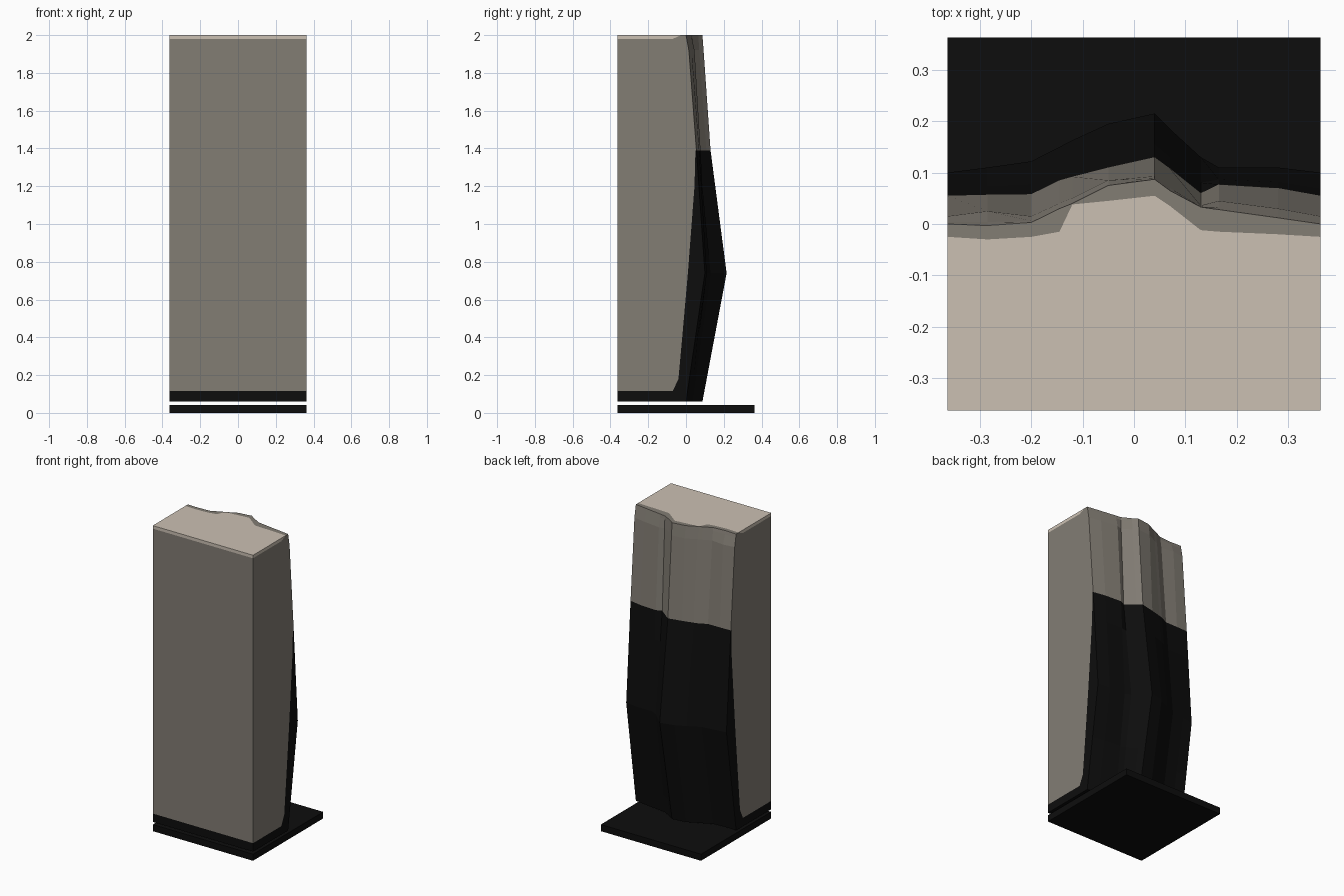
import bpy, bmesh

if "Cube" in bpy.data.objects:
    bpy.data.objects.remove(bpy.data.objects["Cube"])

H = 0.363  # half width


def material(name, rgb):
    m = bpy.data.materials.new(name)
    m.diffuse_color = (*rgb, 1)
    m.use_nodes = True
    m.node_tree.nodes["Principled BSDF"].inputs["Base Color"].default_value = m.diffuse_color
    return m


stone = material("taupe stone", (0.225, 0.205, 0.175))
light = material("pale stone", (0.60, 0.53, 0.45))
black = material("black", (0.004, 0.004, 0.004))
STONE, LIGHT, BLACK = 0, 1, 2


def finish(name, bm, mats):
    bmesh.ops.recalc_face_normals(bm, faces=bm.faces)
    me = bpy.data.meshes.new(name)
    bm.to_mesh(me)
    bm.free()
    for m in mats:
        me.materials.append(m)
    ob = bpy.data.objects.new(name, me)
    bpy.context.collection.objects.link(ob)
    return ob


# Base plate
bm = bmesh.new()
bmesh.ops.create_cube(bm, size=1)
for v in bm.verts:
    v.co = (v.co.x * 2 * H, v.co.y * 2 * H, (v.co.z + 0.5) * 0.043)
finish("base_plate", bm, [black])

# Rough back of the block: depth at each column for a few heights
xs = [-H, -.285, -.2, -.145, -.12, -.05, .04, .07, .13, .165, .28, H]
rim = [0, -.003, .003, .03, .04, .075, .087, .065, .033, .028, .012, 0]
back = {
    0.06: rim,
    0.74: [.10, .11, .122, .15, .163, .195, .215, .185, .13, .11, .11, .10],
    1.39: [.055, .057, .058, .085, .092, .11, .13, .108, .06, .077, .07, .055],
    1.92: [.015, .025, .015, .04, .05, .085, .093, .07, .036, .045, .03, .015],
    2.0: rim,
}
# Pale area edge on the top face
inner = [-.025, -.03, -.025, -.015, .038, .045, .055, .035, -.012, -.015, -.02, -.025]
# Height and depth of the colour boundary on both sides
rows = [(.06, -.07), (.115, -.07), (.18, -.04), (.4, -.02), (.74, .01),
        (1.2, .045), (1.39, .05), (1.92, -.07), (1.98, -.07), (2.0, -.025)]


def back_depths(z):
    keys = sorted(back)
    for a, b in zip(keys, keys[1:]):
        if z <= b:
            t = (z - a) / (b - a)
            return [p + (q - p) * t for p, q in zip(back[a], back[b])]


# Stone block lofted from horizontal rings
bm = bmesh.new()
rings = []
for z, edge in rows:
    pts = [(-H, -H), (-H, edge), *zip(xs, back_depths(z)), (H, edge), (H, -H)]
    rings.append([bm.verts.new((x, y, z)) for x, y in pts])
n = len(rings[0])
for (z, _), lo, hi in zip(rows, rings, rings[1:]):
    for i in range(n):
        j = (i + 1) % n
        f = bm.faces.new((lo[i], lo[j], hi[j], hi[i]))
        smooth_side = i in (0, n - 2, n - 1)
        if z < 0.1 or (not smooth_side and z < 1.38):
            f.material_index = BLACK
        elif smooth_side and z > 1.97:
            f.material_index = LIGHT

# Underside
bm.faces.new(rings[0]).material_index = BLACK

# Top: pale face with a stone band along the rough edge
top = rings[-1]
line = [top[1]] + [bm.verts.new((x, y, 2)) for x, y in zip(xs[1:-1], inner[1:-1])] + [top[-2]]
bm.faces.new([top[0], *line, top[-1]]).material_index = LIGHT
for k in range(len(xs) - 1):
    bm.faces.new((line[k], line[k + 1], top[k + 3], top[k + 2])).material_index = STONE
finish("stone_block", bm, [stone, light, black])
